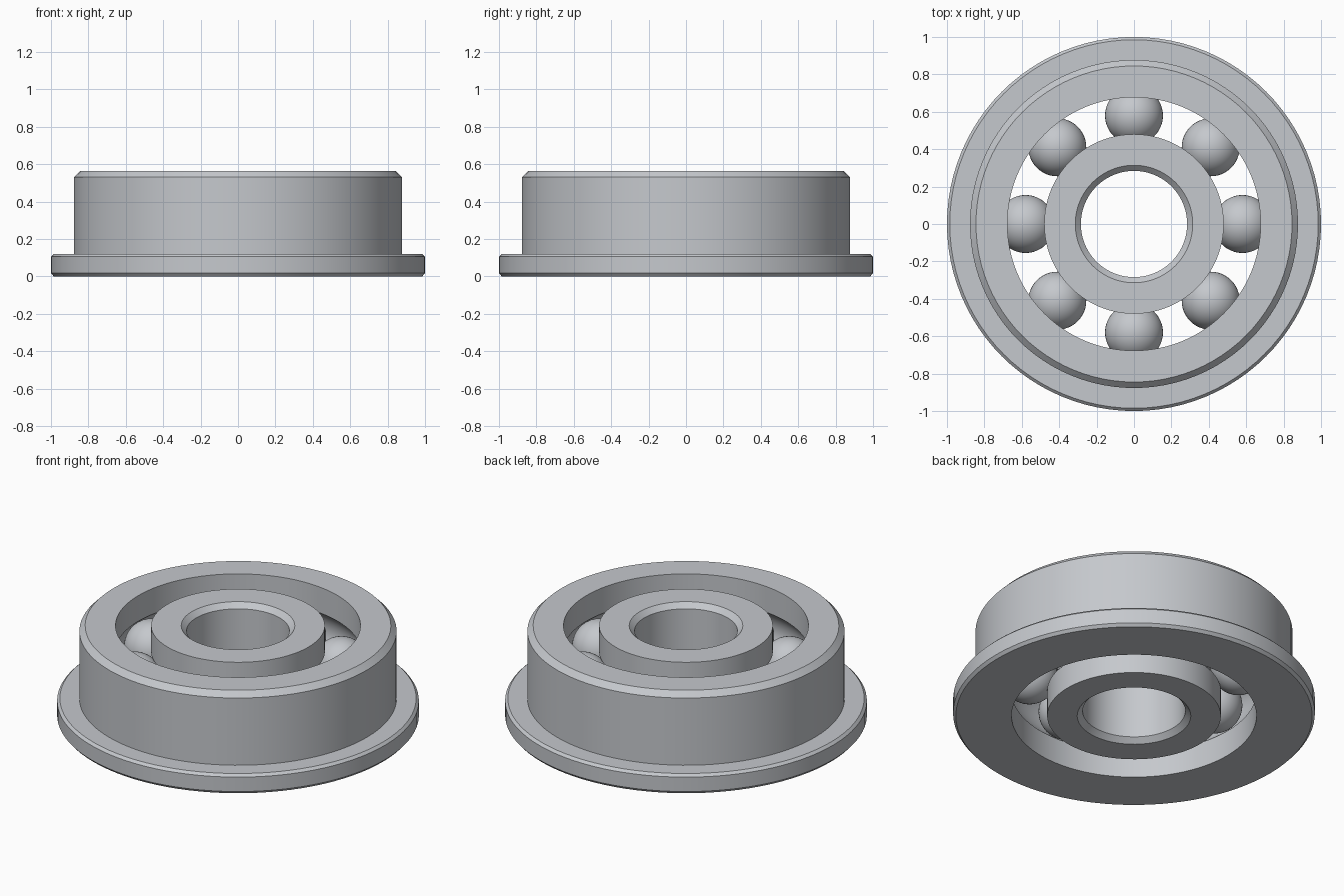
import bpy, bmesh, math

cube = bpy.data.objects.get("Cube")
if cube:
    bpy.data.objects.remove(cube, do_unlink=True)

HEIGHT = 0.563
MID = HEIGHT / 2
PITCH = 0.58          # radius of the circle of balls
BALL = 0.155
GROOVE = BALL + 0.003
BALL_COUNT = 8
SEGMENTS = 96

steel = bpy.data.materials.new("steel grey")
steel.use_nodes = True
colour = (0.56, 0.58, 0.61, 1)
steel.diffuse_color = colour
steel.node_tree.nodes["Principled BSDF"].inputs["Base Color"].default_value = colour


def finish(obj):
    obj.data.materials.append(steel)
    bpy.ops.object.select_all(action="DESELECT")
    obj.select_set(True)
    bpy.context.view_layer.objects.active = obj
    bpy.ops.object.shade_smooth_by_angle(angle=math.radians(25))


def raceway(land, side, steps=12):
    """Groove arc in the ring wall, listed from bottom to top."""
    half = math.acos(abs(land - PITCH) / GROOVE)
    angles = [half * (2 * i / steps - 1) for i in range(steps + 1)]
    return [(PITCH + side * GROOVE * math.cos(a), MID + GROOVE * math.sin(a))
            for a in angles]


def lathe(name, profile):
    """Revolve a closed (radius, height) profile around z."""
    bm = bmesh.new()
    rings = []
    for i in range(SEGMENTS):
        a = math.tau * i / SEGMENTS
        rings.append([bm.verts.new((r * math.cos(a), r * math.sin(a), z))
                      for r, z in profile])
    n = len(profile)
    for i in range(SEGMENTS):
        here, there = rings[i], rings[(i + 1) % SEGMENTS]
        for j in range(n):
            k = (j + 1) % n
            bm.faces.new((here[j], there[j], there[k], here[k]))
    bmesh.ops.recalc_face_normals(bm, faces=bm.faces)
    mesh = bpy.data.meshes.new(name)
    bm.to_mesh(mesh)
    bm.free()
    obj = bpy.data.objects.new(name, mesh)
    bpy.context.collection.objects.link(obj)
    finish(obj)


# Flanged outer ring
land = 0.677
lathe("outer_ring",
      [(land, 0)] + raceway(land, 1) + [(land, HEIGHT),
       (0.845, HEIGHT), (0.877, 0.53), (0.877, 0.12),
       (0.985, 0.12), (1, 0.105), (1, 0.017), (0.985, 0)])

# Inner ring with chamfered bore
land = 0.48
bore, chamfer = 0.284, 0.03
lathe("inner_ring",
      [(land, 0)] + raceway(land, -1) + [(land, HEIGHT),
       (bore + chamfer, HEIGHT), (bore, HEIGHT - chamfer),
       (bore, chamfer), (bore + chamfer, 0)])

# Balls
for i in range(BALL_COUNT):
    a = math.tau * i / BALL_COUNT
    bpy.ops.mesh.primitive_uv_sphere_add(
        segments=48, ring_count=24, radius=BALL,
        location=(PITCH * math.cos(a), PITCH * math.sin(a), MID))
    ball = bpy.context.object
    ball.name = f"ball_{i + 1}"
    finish(ball)
